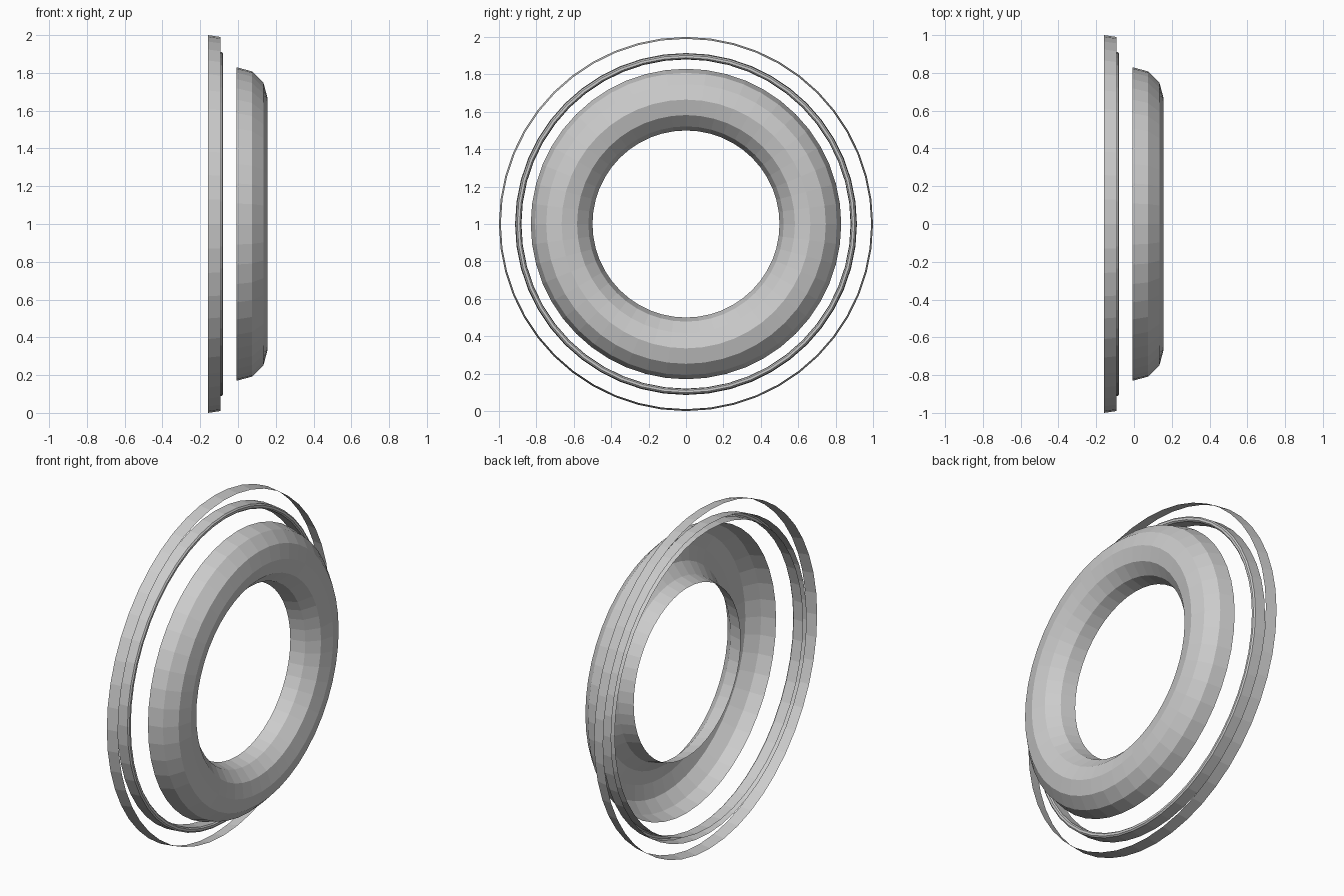
import bpy
import bmesh
from math import sin, cos, pi

SIDES = 48
AXIS_HEIGHT = 1.0

cube = bpy.data.objects.get("Cube")
if cube:
    bpy.data.objects.remove(cube, do_unlink=True)

# Single plain grey finish
grey = bpy.data.materials.new("plain_grey")
colour = (0.6, 0.6, 0.6, 1.0)
grey.diffuse_color = colour
grey.use_nodes = True
for node in grey.node_tree.nodes:
    if node.type == 'BSDF_PRINCIPLED':
        node.inputs["Base Color"].default_value = colour


def lathe(name, profile):
    """Turn an open (x, radius) profile around the x axis, flat faced."""
    bm = bmesh.new()
    rings = []
    for x, r in profile:
        angles = [2 * pi * k / SIDES for k in range(SIDES)]
        rings.append([bm.verts.new((x, r * cos(a), r * sin(a))) for a in angles])
    for a, b in zip(rings, rings[1:]):
        for k in range(SIDES):
            n = (k + 1) % SIDES
            bm.faces.new((a[k], a[n], b[n], b[k]))
    mesh = bpy.data.meshes.new(name)
    bm.to_mesh(mesh)
    bm.free()
    mesh.materials.append(grey)
    obj = bpy.data.objects.new(name, mesh)
    obj.location.z = AXIS_HEIGHT
    bpy.context.collection.objects.link(obj)
    return obj


# Thin, slightly tapered outer band
lathe("outer_band", [(-0.158, 1.0), (-0.092, 0.99)])

# Narrow channel ring, open at the back, with a bevelled front lip
lathe("channel_ring", [(-0.15, 0.914), (-0.086, 0.91), (-0.079, 0.902),
                       (-0.079, 0.889), (-0.086, 0.882), (-0.15, 0.88)])

# Large half-torus shell, open at the back
TUBE = 0.165
lathe("half_torus_shell", [(-0.008 + TUBE * sin(pi * i / 6),
                            0.665 + TUBE * cos(pi * i / 6)) for i in range(7)])
